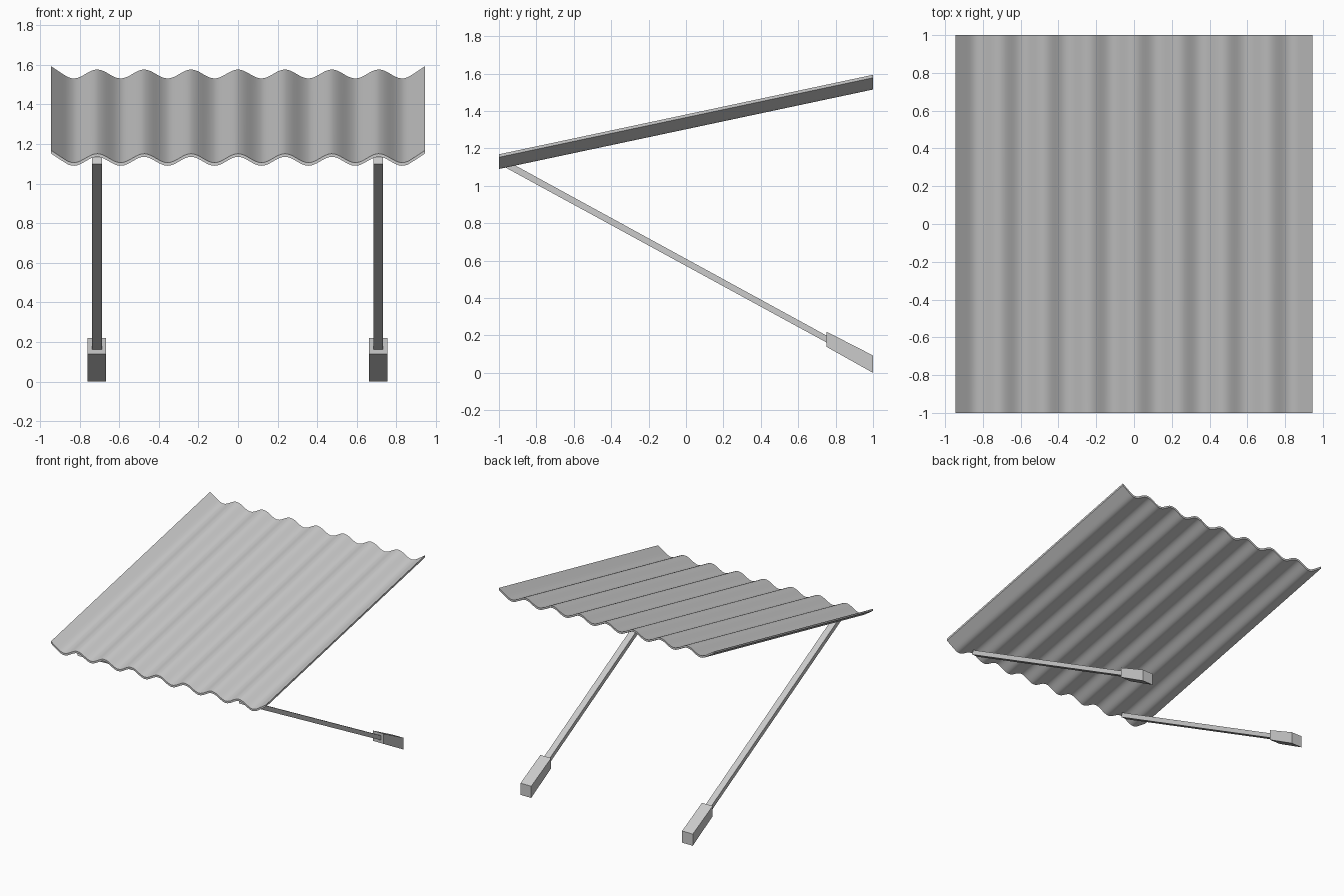
import bpy
from math import cos, pi

if "Cube" in bpy.data.objects:
    bpy.data.objects.remove(bpy.data.objects["Cube"])

HALF_W, PERIOD, SLOPE = 0.945, 0.237, 0.2125


def make(name, verts, faces, smooth=False):
    me = bpy.data.meshes.new(name)
    me.from_pydata(verts, [], faces)
    ob = bpy.data.objects.new(name, me)
    bpy.context.collection.objects.link(ob)
    bpy.context.view_layer.objects.active = ob
    ob.select_set(True)
    if smooth:
        bpy.ops.object.shade_smooth_by_angle(angle=0.6)
    ob.select_set(False)
    return ob


def extrude(name, ring_a, ring_b, smooth=False):
    """Closed solid between two matching outlines."""
    n = len(ring_a)
    faces = [(i, (i + 1) % n, n + (i + 1) % n, n + i) for i in range(n)]
    if smooth:  # strip-shaped caps for the wavy outline
        for i in range(n // 2 - 1):
            a, b, c, d = i, i + 1, n - 2 - i, n - 1 - i
            faces += [(d, c, b, a), (a + n, b + n, c + n, d + n)]
    else:
        faces += [tuple(range(n))[::-1], tuple(range(n, 2 * n))]
    return make(name, ring_a + ring_b, faces, smooth)


def wave(x):
    """Height of the sheet above its troughs: cosine ribs, flared edges."""
    d = abs(x) - 3.5 * PERIOD
    if d <= 0:
        return 0.0225 * (1 + cos(2 * pi * x / PERIOD))
    k = 0.042
    return 7.9 * d * d if d < k else 7.9 * k * k + 15.8 * k * (d - k)


# Corrugated roof sheet, sloping up to the back
N = 128
xs = [-HALF_W + 2 * HALF_W * i / N for i in range(N + 1)]


def sheet_outline(y):
    z0 = 1.09 + SLOPE * (y + 1)
    bottom = [(x, y, z0 + wave(x)) for x in xs]
    top = [(x, y, z0 + 0.016 + wave(x)) for x in reversed(xs)]
    return bottom + top


sheet = extrude("corrugated_roof", sheet_outline(-1), sheet_outline(1), True)


# Slanted struts and their wall brackets, from side profiles (y, z)
def side_part(name, x0, x1, profile):
    extrude(name, [(x1, y, z) for y, z in profile],
            [(x0, y, z) for y, z in profile])


for side, cx in (("left", -0.713), ("right", 0.708)):
    side_part(side + "_strut", cx - 0.025, cx + 0.025,
              [(-0.965, 1.098), (0.80, 0.136), (0.80, 0.173), (-0.955, 1.132)])
    side_part(side + "_bracket", cx - 0.047, cx + 0.047,
              [(0.75, 0.14), (1.0, 0.0), (1.0, 0.093), (0.75, 0.221)])

# Consistent outward normals
import bmesh
for ob in bpy.context.collection.objects:
    bm = bmesh.new()
    bm.from_mesh(ob.data)
    bmesh.ops.recalc_face_normals(bm, faces=bm.faces)
    bm.to_mesh(ob.data)
    bm.free()
